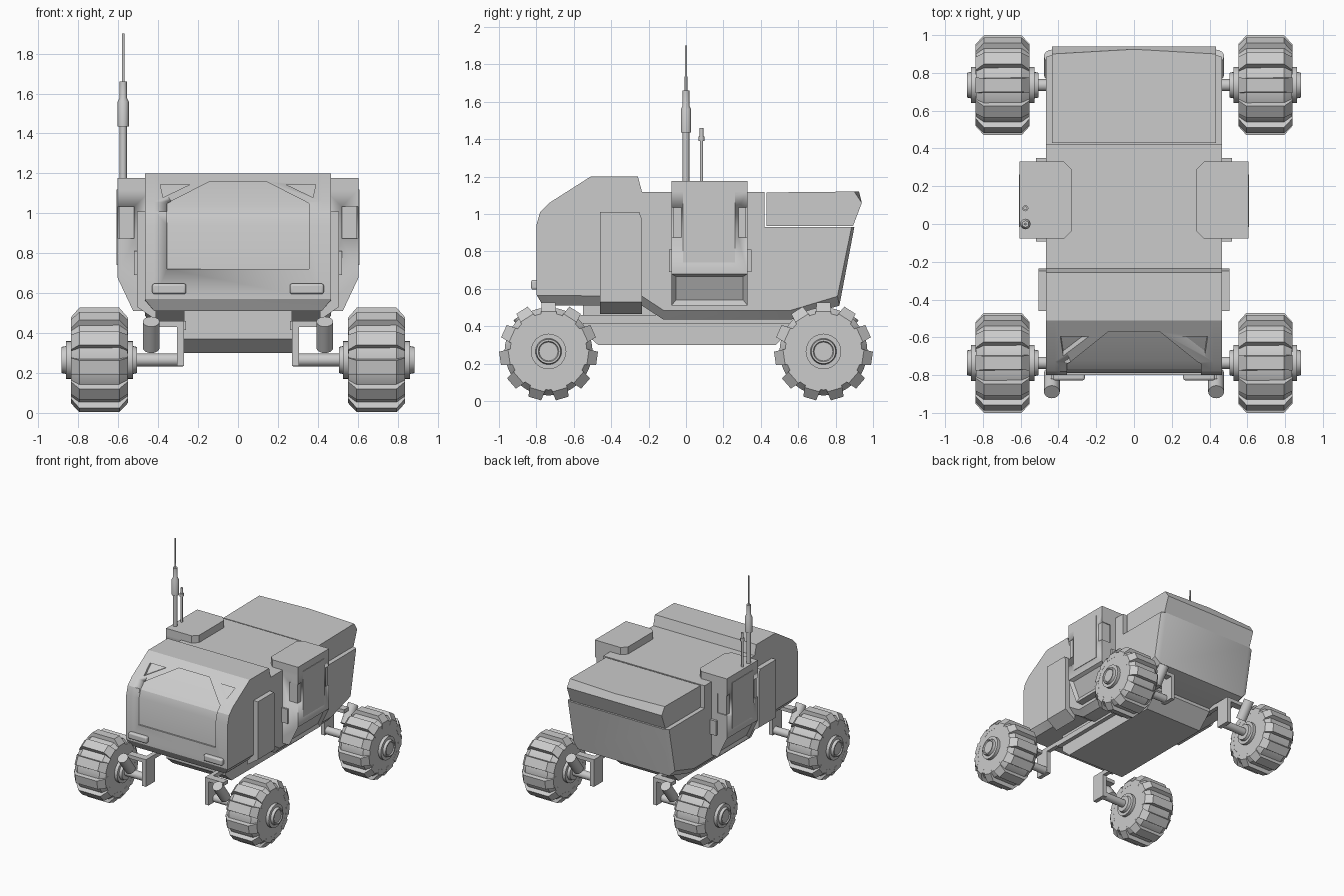
import bpy, bmesh, math
from mathutils import Vector, Matrix

if "Cube" in bpy.data.objects:
    bpy.data.objects.remove(bpy.data.objects["Cube"])


def add_loops(bm, loops):
    # closed solid bridged through matching loops of points
    rows = [[bm.verts.new(p) for p in lp] for lp in loops]
    n = len(rows[0])
    for a, b in zip(rows, rows[1:]):
        for i in range(n):
            bm.faces.new((a[i], a[(i + 1) % n], b[(i + 1) % n], b[i]))
    bm.faces.new(rows[0])
    bm.faces.new(rows[-1][::-1])


def finish(name, bm, angle=25, bevel=0):
    bmesh.ops.recalc_face_normals(bm, faces=bm.faces[:])
    me = bpy.data.meshes.new(name)
    bm.to_mesh(me)
    bm.free()
    ob = bpy.data.objects.new(name, me)
    bpy.context.collection.objects.link(ob)
    bpy.ops.object.select_all(action='DESELECT')
    bpy.context.view_layer.objects.active = ob
    ob.select_set(True)
    if bevel:
        m = ob.modifiers.new("bevel", 'BEVEL')
        m.width, m.segments = bevel, 3
    bpy.ops.object.shade_smooth_by_angle(angle=math.radians(angle))
    return ob


def loft(name, loops, **kw):
    bm = bmesh.new()
    add_loops(bm, loops)
    return finish(name, bm, **kw)


def along_x(pts, *xs):
    return [[(x, y, z) for y, z in pts] for x in xs]


def along_y(pts, *ys):
    return [[(x, y, z) for x, z in pts] for y in ys]


def box(name, x, y, z, **kw):
    return loft(name, along_x([(y[0], z[0]), (y[1], z[0]), (y[1], z[1]), (y[0], z[1])], *x), **kw)


def add_lathe(bm, pts, seg, origin, axis):
    rot = Vector((0, 0, 1)).rotation_difference(Vector(axis)).to_matrix()
    add_loops(bm, [[Vector(origin) + rot @ Vector((r * math.cos(2 * math.pi * i / seg),
               r * math.sin(2 * math.pi * i / seg), h)) for i in range(seg)] for h, r in pts])


def lathe(name, pts, seg, origin, axis=(0, 0, 1)):
    bm = bmesh.new()
    add_lathe(bm, pts, seg, origin, axis)
    return finish(name, bm, angle=35)


def cut(ob, cutters):
    for c in cutters:
        m = ob.modifiers.new("cut", 'BOOLEAN')
        m.operation, m.object, m.solver = 'DIFFERENCE', c, 'EXACT'
        bpy.context.view_layer.objects.active = ob
        bpy.ops.object.modifier_apply(modifier=m.name)
        bpy.data.objects.remove(c)


# Hull: side profile with a chamfered underside and rear corners
upper = [(-.80, .57), (-.80, .94), (-.78, 1.01), (-.73, 1.06), (-.51, 1.2), (-.257, 1.2),
         (-.235, 1.117), (.42, 1.117), (.42, .93)]
inner = upper + [(.90, .93), (.82, .51), (.56, .435), (-.12, .435), (-.235, .51), (-.765, .51)]
outer = upper + [(.885, .93), (.81, .56), (.56, .485), (-.12, .485), (-.235, .56), (-.795, .565)]
hull = loft("hull", along_x(outer, -.465) + along_x(inner, -.42, .42) + along_x(outer, .465))

# Recessed windscreen and corner triangles, with a core behind them
hexagon = [(-.355, .72), (.355, .72), (.355, 1.05), (.14, 1.16), (-.14, 1.16), (-.355, 1.05)]
cutters = [loft("windscreen_cutter", along_y(hexagon, -.9, -.45))]
for s in (-1, 1):
    tri = [(s * .39, 1.145), (s * .24, 1.145), (s * .375, 1.08)]
    cutters.append(loft("corner_cutter", along_y(tri, -.9, -.45)))
cut(hull, cutters)
core = [(-.788, .6), (-.788, .94), (-.768, 1.0), (-.722, 1.048), (-.505, 1.186), (-.3, 1.186), (-.3, .6)]
loft("windscreen", along_x(core, -.44, .44))

# Rear cargo box with a bowed top edge
def cargo(rear):
    return [(.43, .935), (.43, 1.115), (rear, 1.12), (.94, 1.06), (.893, .935)]
loft("cargo_box", along_x(cargo(.90), -.435) + along_x(cargo(.925), 0) + along_x(cargo(.90), .435))

# Chassis
loft("chassis", along_x([(-.55, .52), (-.55, .37), (-.47, .30), (.48, .30), (.60, .42), (.60, .52)], -.27, .27))

for s in (-1, 1):
    side = "left" if s < 0 else "right"

    # Door panel beside the cab
    low = [(-.46, .465), (-.46, 1.01), (-.25, 1.01), (-.235, .97), (-.235, .465)]
    high = [(y, max(z, .53)) for y, z in low]
    loft(side + "_door_panel", along_x(low, s * .41) + along_x(high, s * .505))

    # Side pod with an inset lower facet and notched corners
    bm = bmesh.new()
    sect = [(.43, 1.12), (.605, 1.12), (.605, .68), (.525, .51), (.40, .51), (.40, .9)]
    add_loops(bm, along_y([(s * x, z) for x, z in sect], -.078, .33))
    bmesh.ops.recalc_face_normals(bm, faces=bm.faces[:])
    bm.normal_update()
    facet = [f for f in bm.faces if abs(f.normal.x) > .7 and f.normal.z < -.2]
    bmesh.ops.inset_individual(bm, faces=facet, thickness=.035, depth=-.02)
    pod = finish(side + "_pod", bm)
    xs = (s * .52, s * .65)
    cut(pod, [box("notch_cutter", xs, (-.1, -.025), (.873, 1.035)),
              box("notch_cutter", xs, (.28, .36), (.873, 1.035))])
    box(side + "_pod_core", (s * .46, s * .597), (-.07, .322), (.85, 1.06))
    box(side + "_pod_hatch", (s * .59, s * .609), (-.015, .262), (.74, 1.12))
    plan = [(.605, -.078), (.605, .33), (.37, .33), (.33, .29), (.33, -.038), (.37, -.078)]
    loft(side + "_pod_cap", [[(s * x, y, z) for x, y in plan] for z in (1.10, 1.177)])
    box(side + "_pod_bracket", (s * .44, s * .52), (-.092, .35), (.69, .81))

    # Headlamp
    box(side + "_headlamp", (s * .26, s * .43), (-.828, -.78), (.595, .648), bevel=.012)

    # Suspension rail along the chassis
    box(side + "_rail", (s * .26, s * .305), (-.58, .58), (.415, .46))

    for t in (-1, 1):
        end = side + ("_front" if t < 0 else "_rear")
        # Suspension arm: rail end, drop leg and top bar
        box(end + "_arm", (s * .27, s * .305), (t * .56, t * .82), (.425, .46))
        box(end + "_leg", (s * .27, s * .305), (t * .70, t * .82), (.235, .45))
        box(end + "_top_bar", (s * .28, s * .44), (t * .76, t * .82), (.43, .46))
        # Axle and tilted actuator
        lathe(end + "_axle", [(0, .032), (.27, .032)], 16, (s * .275, t * .735, .265), (s, 0, 0))
        lathe(end + "_actuator", [(0, .042), (.165, .042)], 16,
              (s * .435, t * .79, .325), (0, t * .6, .8))

        # Wheel: tyre, stepped hub and eleven lugs
        bm = bmesh.new()
        c = Vector((s * .695, t * .735, .265))
        add_lathe(bm, [(-.142, .205), (-.10, .235), (.10, .235), (.142, .205)], 44, c, (1, 0, 0))
        add_lathe(bm, [(-.19, .065), (-.168, .07), (-.168, .095), (.168, .095), (.168, .07),
                       (.19, .065), (.19, .055), (.182, .05)], 24, c, (s, 0, 0))
        lug = [(-.143, .17), (-.143, .213), (-.10, .262), (.10, .262), (.143, .213), (.143, .17)]
        for i in range(11):
            rot = Matrix.Rotation(2 * math.pi * i / 11, 3, 'X')
            add_loops(bm, [[c + rot @ Vector((x, w * (1 if r > .23 else 1.15), r)) for x, r in lug]
                           for w in (-.036, .036)])
        finish(end + "_wheel", bm, angle=25)

# Antennas on the left pod
lathe("tall_antenna", [(0, .018), (.26, .018), (.26, .028), (.385, .028), (.405, .018), (.485, .018),
                       (.485, .007), (.725, .006)], 12, (-.575, 0, 1.175))
lathe("short_antenna", [(0, .009), (.215, .009), (.215, .016), (.24, .016), (.24, .01), (.285, .01)],
      12, (-.575, .083, 1.175))
